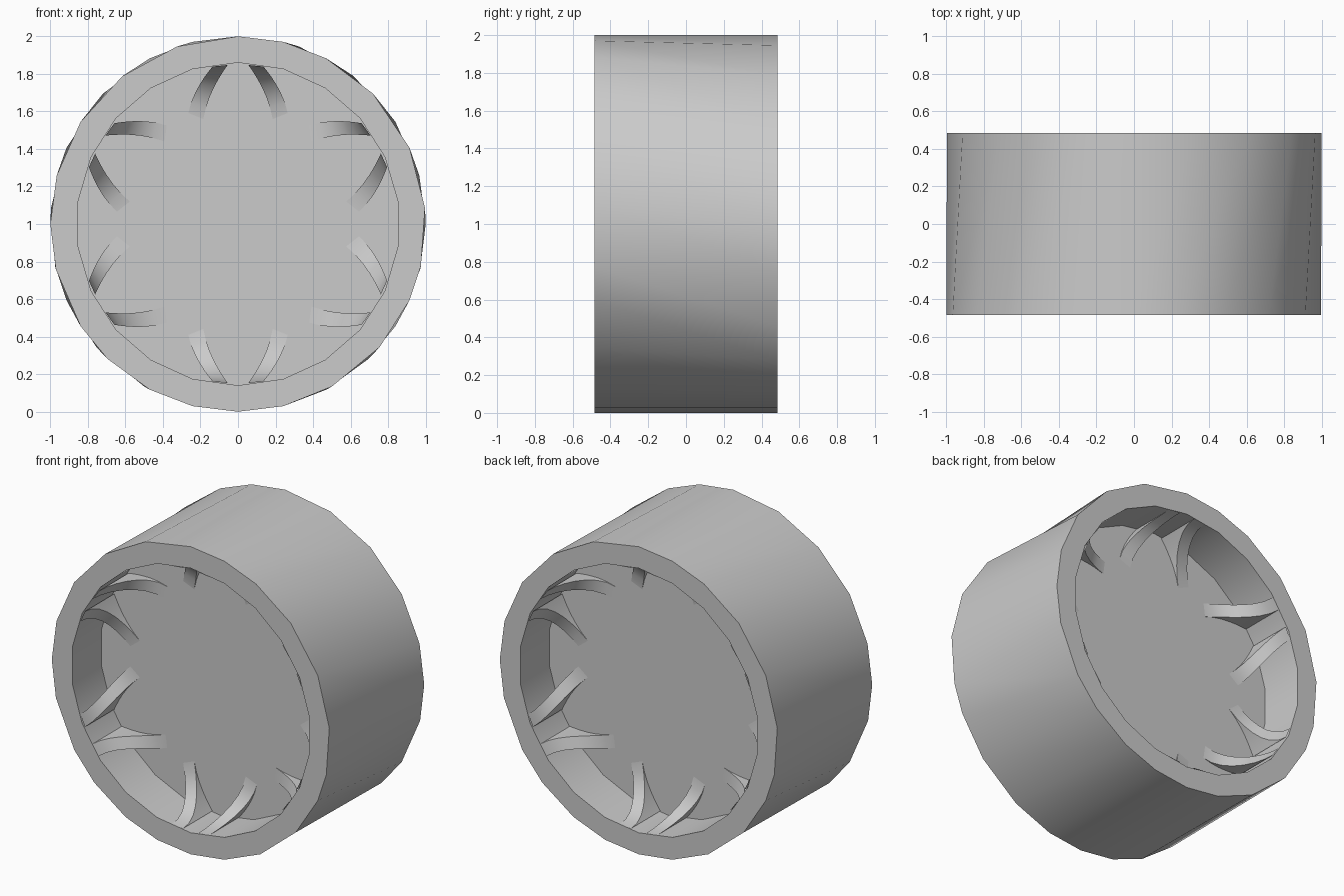
import bpy, bmesh, math
from mathutils import Matrix, Vector

cube = bpy.data.objects.get("Cube")
if cube:
    bpy.data.objects.remove(cube, do_unlink=True)

OUTER, INNER = 1.0, 0.86      # rim radii
HALF = 0.485                  # half width of the rim
DEPTH = 0.30                  # how far the disc is recessed
DISC = HALF - DEPTH

# Uneven corner angles of the tread, measured from the top down each side
LEFT = [19, 38, 57, 75, 90, 104, 123, 136, 152, 166]
RIGHT = [14, 28, 46, 66, 85, 103, 114, 131, 150, 166]
TREAD = [0] + RIGHT + [180] + [360 - a for a in reversed(LEFT)]
TREAD_TURNED = [0] + LEFT + [180] + [360 - a for a in reversed(RIGHT)]
EVEN = [360 * i / len(TREAD) for i in range(len(TREAD))]

grey = bpy.data.materials.new("plain_grey")
grey.use_nodes = True
colour = (0.6, 0.6, 0.6, 1)
grey.diffuse_color = colour
grey.node_tree.nodes["Principled BSDF"].inputs["Base Color"].default_value = colour


def finish(name, bm):
    """Turn a bmesh into a shaded object with its axle at z = 1."""
    bmesh.ops.recalc_face_normals(bm, faces=bm.faces)
    mesh = bpy.data.meshes.new(name)
    bm.to_mesh(mesh)
    bm.free()
    mesh.materials.append(grey)
    obj = bpy.data.objects.new(name, mesh)
    obj.location.z = OUTER
    bpy.context.collection.objects.link(obj)
    bpy.ops.object.select_all(action='DESELECT')
    obj.select_set(True)
    bpy.context.view_layer.objects.active = obj
    bpy.ops.object.shade_smooth_by_angle(angle=math.radians(35))


def bridge(bm, rings, closed):
    """Skin a list of equal vertex loops."""
    pairs = list(zip(rings, rings[1:]))
    if closed:
        pairs.append((rings[-1], rings[0]))
    for a, b in pairs:
        for i in range(len(a)):
            j = (i + 1) % len(a)
            bm.faces.new((a[i], a[j], b[j], b[i]))


def loop(bm, radius, y, degrees):
    angles = [math.radians(d) for d in degrees]
    return [bm.verts.new((radius * math.sin(a), y, radius * math.cos(a))) for a in angles]


# Rim: a wide hollow ring
bm = bmesh.new()
section = [(OUTER, -HALF, TREAD), (OUTER, HALF, TREAD_TURNED),
           (INNER, HALF, EVEN), (INNER, -HALF, EVEN)]
bridge(bm, [loop(bm, *corner) for corner in section], True)
finish("rim", bm)

# Disc: solid centre, recessed on both sides
bm = bmesh.new()
ends = [loop(bm, INNER + 0.03, y, EVEN) for y in (-DISC, DISC)]
bridge(bm, ends, False)
for ring in ends:
    bm.faces.new(ring)
finish("centre_disc", bm)


def add_rib(bm, side, face, turn):
    """Web with a concave top, curving from the disc up to the rim edge."""
    steps, half_width = 7, 0.04
    place = Matrix.Rotation(turn, 3, 'Y') @ Matrix.Diagonal((side, face, 1))
    rings = []
    for i in range(steps + 1):
        t = math.pi / 2 * i / steps
        f = math.sin(t)
        x = 0.225 - 0.05 * f - 0.08 * f * f
        top = HALF - DEPTH * math.cos(t)
        low = DISC - 0.03
        ring = []
        for offset, y in ((-half_width, top), (half_width, top),
                          (half_width, low), (-half_width, low)):
            r = 0.575 + 0.268 * f + offset * (0.4 - 0.5 * f)
            ring.append(bm.verts.new(place @ Vector((x + offset, y, r))))
        rings.append(ring)
    bridge(bm, rings, False)
    bm.faces.new(rings[0])
    bm.faces.new(rings[-1])


# Ribs: six mirrored pairs on each side of the disc
for name, face in (("front_ribs", -1), ("back_ribs", 1)):
    bm = bmesh.new()
    for k in range(6):
        for side in (-1, 1):
            add_rib(bm, side, face, k * math.pi / 3)
    finish(name, bm)
